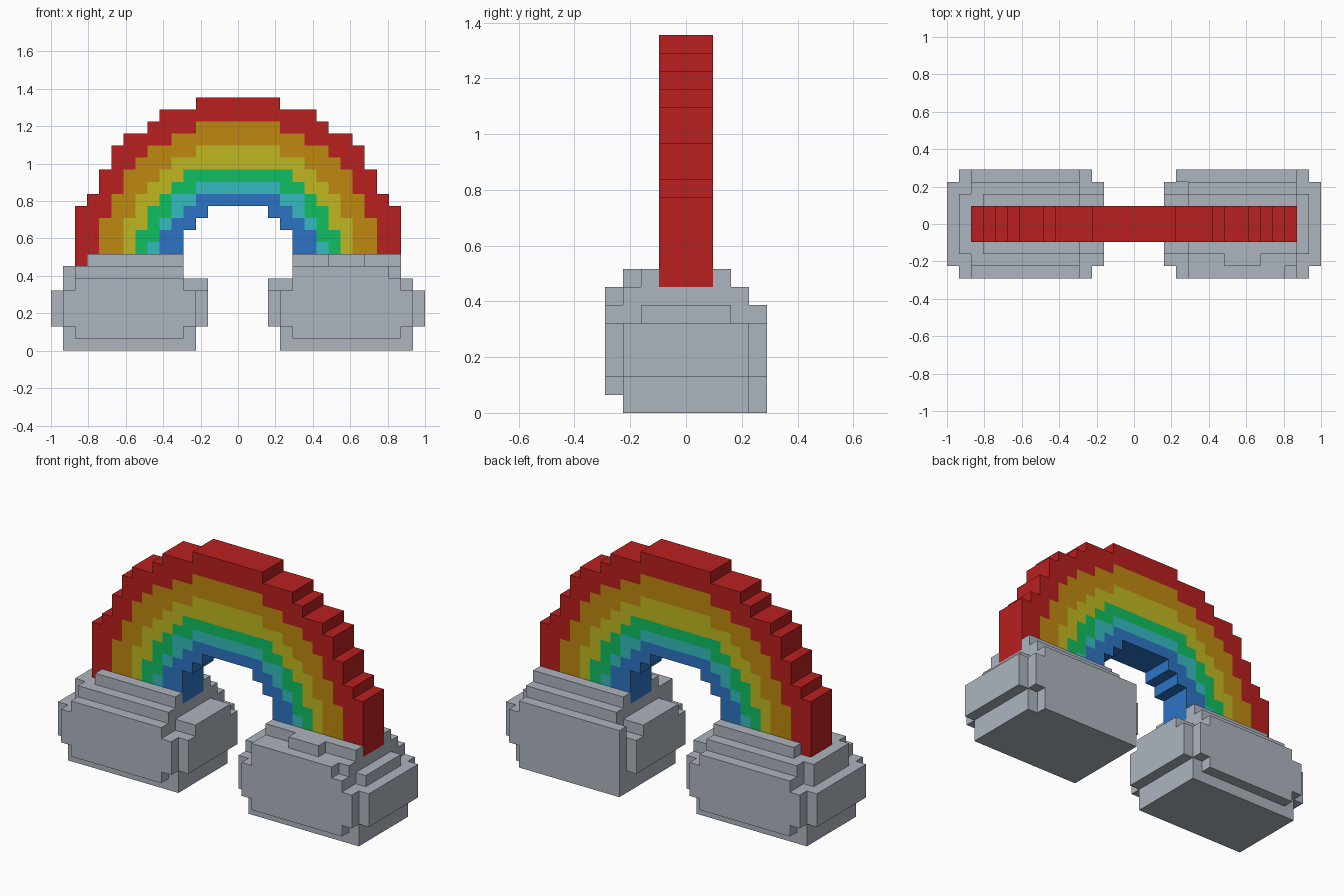
import bpy, bmesh, math

if "Cube" in bpy.data.objects:
    bpy.data.objects.remove(bpy.data.objects["Cube"], do_unlink=True)

U = 2 / 31  # edge length of one block


def material(name, rgb):
    m = bpy.data.materials.new(name)
    m.use_nodes = True
    m.diffuse_color = (*rgb, 1)
    m.node_tree.nodes["Principled BSDF"].inputs["Base Color"].default_value = (*rgb, 1)
    return m


def block_object(name, cells, mat):
    """Outer skin of a set of unit blocks, with flat regions merged."""
    bm = bmesh.new()
    verts = {}
    for c in cells:
        for axis in range(3):
            for s in (-1, 1):
                n = list(c)
                n[axis] += s
                if tuple(n) in cells:
                    continue
                a, b = (axis + 1) % 3, (axis + 2) % 3
                loop = []
                for i, j in ((-1, -1), (1, -1), (1, 1), (-1, 1))[::s]:
                    p = [2 * k for k in c]
                    p[axis] += s
                    p[a] += i
                    p[b] += j
                    p = tuple(p)
                    if p not in verts:
                        verts[p] = bm.verts.new((p[0] * U / 2, p[1] * U / 2, (p[2] + 1) * U / 2))
                    loop.append(verts[p])
                bm.faces.new(loop)
    bmesh.ops.dissolve_limit(bm, angle_limit=math.radians(1),
                             verts=bm.verts[:], edges=bm.edges[:])
    me = bpy.data.meshes.new(name)
    bm.to_mesh(me)
    bm.free()
    me.materials.append(mat)
    ob = bpy.data.objects.new(name, me)
    bpy.context.collection.objects.link(ob)


def box(x0, x1, y0, y1, z0, z1):
    """Block cells in an inclusive x and y range, and z from z0 up to z1."""
    return {(x, y, z) for x in range(x0, x1 + 1)
            for y in range(y0, y1 + 1) for z in range(z0, z1)}


# Rainbow bands: half-widths in blocks per row, from each band's top row down
bands = [
    ("red", (0.49, 0.014, 0.014), 20, [3, 6, 7, 9, 10, 10, 11, 11, 12, 13]),
    ("orange", (0.52, 0.25, 0.005), 18, [3, 5, 7, 8, 9, 9, 10, 10, 11]),
    ("yellow", (0.52, 0.48, 0.015), 16, [3, 5, 6, 7, 8, 8, 9]),
    ("green", (0.005, 0.52, 0.12), 14, [4, 5, 6, 7, 7, 8]),
    ("teal", (0.035, 0.50, 0.52), 13, [3, 5, 5, 6, 6, 7]),
    ("blue", (0.025, 0.175, 0.55), 12, [3, 4, 5, 6]),
    (None, None, 11, [2, 3, 4]),
]


def disc(top, widths):
    cells = set()
    for z in range(7, top + 1):
        w = widths[min(top - z, len(widths) - 1)]
        cells |= box(-w, w, -1, 1, z, z + 1)
    return cells


arch = set()
for outer, inner in zip(bands, bands[1:]):
    ring = disc(*outer[2:]) - disc(*inner[2:])
    arch |= ring
    block_object(outer[0] + "_band", ring, material(outer[0], outer[1]))

# Rounded cloud shape shared by both ends, on the +x side
base = (box(4, 14, -4, 4, 2, 5) | box(5, 13, -4, 4, 1, 6)
        | box(3, 15, -3, 3, 2, 5) | box(3, 13, -2, 2, 2, 6)
        | box(4, 14, -3, 3, 0, 5) | box(4, 14, -2, 2, 0, 6))

# Left cloud: raised front lip, small bump, deep back foot
left = (base | box(4, 13, 4, 4, 0, 6) | box(5, 13, -3, 3, 6, 7)
        | box(5, 12, -4, -3, 6, 7) | box(5, 13, -2, 2, 7, 8)
        | box(8, 10, -3, -3, 7, 8))

# Right cloud: evenly stepped top
right = (base | box(5, 13, -3, 3, 6, 7) | box(5, 14, -2, 2, 6, 7)
         | box(5, 12, -2, 2, 7, 8))
right = {(-x, y, z) for x, y, z in right}

grey = material("cloud grey", (0.42, 0.46, 0.52))
block_object("left_cloud", left - arch, grey)
block_object("right_cloud", right - arch, grey)
